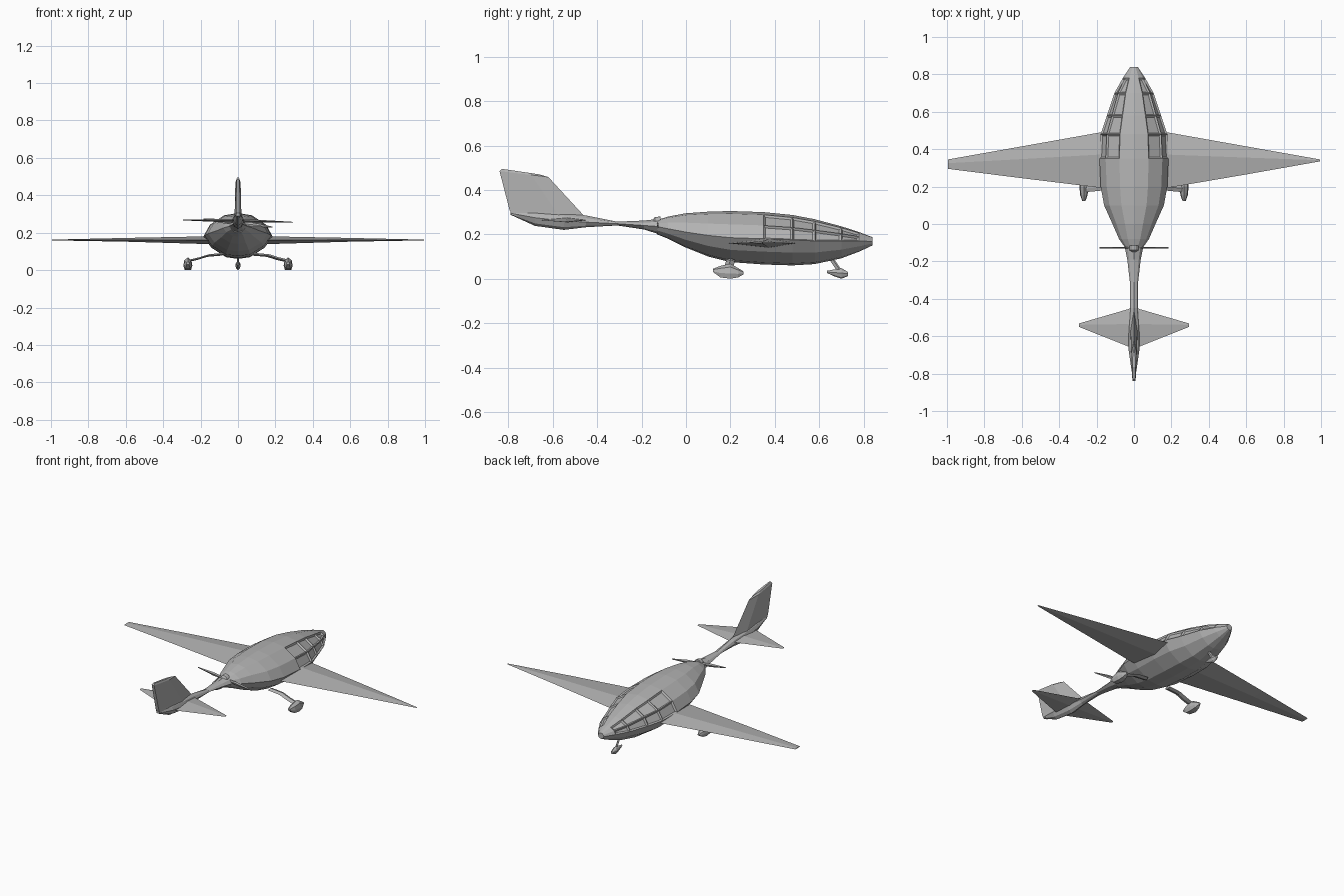
import bpy, bmesh
from mathutils import Vector

cube = bpy.data.objects.get("Cube")
if cube:
    bpy.data.objects.remove(cube)

grey = bpy.data.materials.new("plain grey")
grey.use_nodes = True
colour = (0.45, 0.45, 0.45, 1)
grey.diffuse_color = colour
bsdf = next(n for n in grey.node_tree.nodes if n.type == 'BSDF_PRINCIPLED')
bsdf.inputs["Base Color"].default_value = colour
bsdf.inputs["Roughness"].default_value = 0.7


def loft(name, rings, detail=None):
    """Skin a list of equal-length point rings, close both ends."""
    bm = bmesh.new()
    rows = [[bm.verts.new(p) for p in ring] for ring in rings]
    n = len(rows[0])
    for a, b in zip(rows, rows[1:]):
        for i in range(n):
            j = (i + 1) % n
            bm.faces.new((a[i], a[j], b[j], b[i]))
    bm.faces.new(rows[0][::-1])
    bm.faces.new(rows[-1])
    bmesh.ops.recalc_face_normals(bm, faces=bm.faces)
    if detail:
        detail(bm)
    mesh = bpy.data.meshes.new(name)
    bm.to_mesh(mesh)
    bm.free()
    mesh.materials.append(grey)
    obj = bpy.data.objects.new(name, mesh)
    bpy.context.scene.collection.objects.link(obj)
    return obj


def body_ring(y, half, low, mid, high, section):
    """Mirrored cross-section; section holds (side, height) fractions."""
    pts = [(s * half, y, mid + h * ((high - mid) if h > 0 else (mid - low)))
           for s, h in section]
    return pts + [(-x, v, z) for x, v, z in reversed(pts[1:-1])]


def foil_ring(x, lead, trail, z, thick):
    """Diamond aerofoil section across the chord."""
    peak = lead + (trail - lead) * 0.4
    return [(x, lead, z), (x, peak, z + thick), (x, trail, z), (x, peak, z - thick)]


def tube(name, path, width, depth):
    """Four-sided strut following a path."""
    return loft(name, [[(x + a * width, y + b * depth, z + c * width) for a, b, c in
                        ((0, -1, 0), (-.6, 0, -.8), (0, 1, 0), (.6, 0, .8))]
                       for x, y, z in path])


# Fuselage pod: faceted teardrop with sunken cabin windows
POD = [(0, 1), (.42, .9), (.82, .5), (1, 0), (.78, -.5), (.36, -.92), (0, -1)]
stations = [
    (-.13, .045, .20, .235, .265), (-.08, .08, .18, .225, .28), (0, .115, .14, .21, .295),
    (.1, .16, .10, .195, .302), (.2, .178, .075, .185, .305), (.35, .185, .064, .18, .30),
    (.48, .178, .06, .175, .287), (.58, .145, .066, .17, .268), (.7, .105, .092, .17, .236),
    (.78, .06, .122, .17, .21), (.84, .02, .15, .168, .187)]


def cabin_windows(bm):
    panes = [f for f in bm.faces
             if .38 < f.calc_center_median().y < .75 and .15 < f.normal.z < .85
             and abs(f.normal.x) > .45]
    bmesh.ops.inset_individual(bm, faces=panes, thickness=.012, depth=-.008)


loft("fuselage", [body_ring(*s, POD) for s in stations], cabin_windows)

# Tail boom swelling into the fin base
DIAMOND = [(0, 1), (.7, .6), (1, 0), (.6, -.7), (0, -1)]
boom = [(-.12, .05, .20, .235, .27), (-.19, .036, .222, .24, .262),
        (-.31, .022, .24, .248, .257), (-.45, .022, .232, .255, .285),
        (-.55, .032, .22, .26, .30), (-.68, .028, .238, .275, .305),
        (-.79, .012, .288, .295, .302)]
loft("tail_boom", [body_ring(*s, DIAMOND) for s in boom])

# Swept fin with a blunt rear edge
fin = []
for lead, trail, half in [((-.45, .27), (-.78, .285), .02),
                          ((-.47, .295), (-.795, .31), .018),
                          ((-.62, .458), (-.84, .485), .014),
                          ((-.66, .47), (-.83, .495), .008)]:
    a, b = Vector((0, *lead)), Vector((0, *trail))
    m = a.lerp(b, .35)
    side = Vector((half, 0, 0))
    fin.append([a, m + side, b + side * .6, b - side * .6, m - side])
loft("fin", fin)

# Wings and stabilisers, one pair at a time
for side, tag in ((1, "left"), (-1, "right")):
    tip_trail = .335 if side > 0 else .295
    loft(tag + "_wing", [
        foil_ring(0, .52, .18, .16, .022), foil_ring(side * .19, .488, .195, .16, .02),
        foil_ring(side * .6, .415, (.195 + tip_trail) / 2, .162, .01),
        foil_ring(side * .995, .345, tip_trail, .161, .002)])
    tip_z = .262 - side * .006
    loft(tag + "_stabiliser", [
        foil_ring(0, -.44, -.665, .264, .014), foil_ring(side * .03, -.455, -.655, .264, .01),
        foil_ring(side * .295, -.532, -.55, tip_z, .002)])

    # Main landing gear: bowed leg and wheel fairing
    tube(tag + "_gear_leg", [(side * .08, .2, .085), (side * .16, .2, .078),
                             (side * .21, .195, .062), (side * .262, .19, .05)], .009, .02)
    FAIRING = [(0, 1), (.8, .6), (1, -.2), (.7, -1), (0, -1)]
    shoe = [(.122, .008, .03, .035, .045), (.155, .02, .006, .03, .058),
            (.2, .024, .0, .03, .068), (.235, .018, .006, .026, .048),
            (.26, .006, .02, .026, .032)]
    ring = [body_ring(*s, FAIRING) for s in shoe]
    loft(tag + "_wheel_fairing",
         [[(x + side * .268, y, z) for x, y, z in r] for r in ring])

    # Thin propeller blade
    loft(tag + "_propeller_blade",
         [[(side * x, -.127 + dy, .252 - side * x * .12 + dz)
           for dy, dz in ((-.003, 0), (0, h), (.003, 0), (0, -h))]
          for x, h in ((.005, .008), (.08, .011), (.185, .003))])

# Propeller hub
loft("propeller_hub", [body_ring(y, r, .252 - r, .252, .252 + r, POD)
                       for y, r in ((-.155, .008), (-.14, .026), (-.115, .028))])

# Nose gear: raked leg and fairing
tube("nose_gear_leg", [(0, .655, .09), (0, .675, .06), (0, .695, .03)], .008, .012)
nose = [(.635, .005, .026, .03, .036), (.67, .012, .01, .028, .042),
        (.7, .015, 0, .025, .048), (.73, .009, .012, .024, .03)]
loft("nose_wheel_fairing", [body_ring(*s, DIAMOND) for s in nose])
